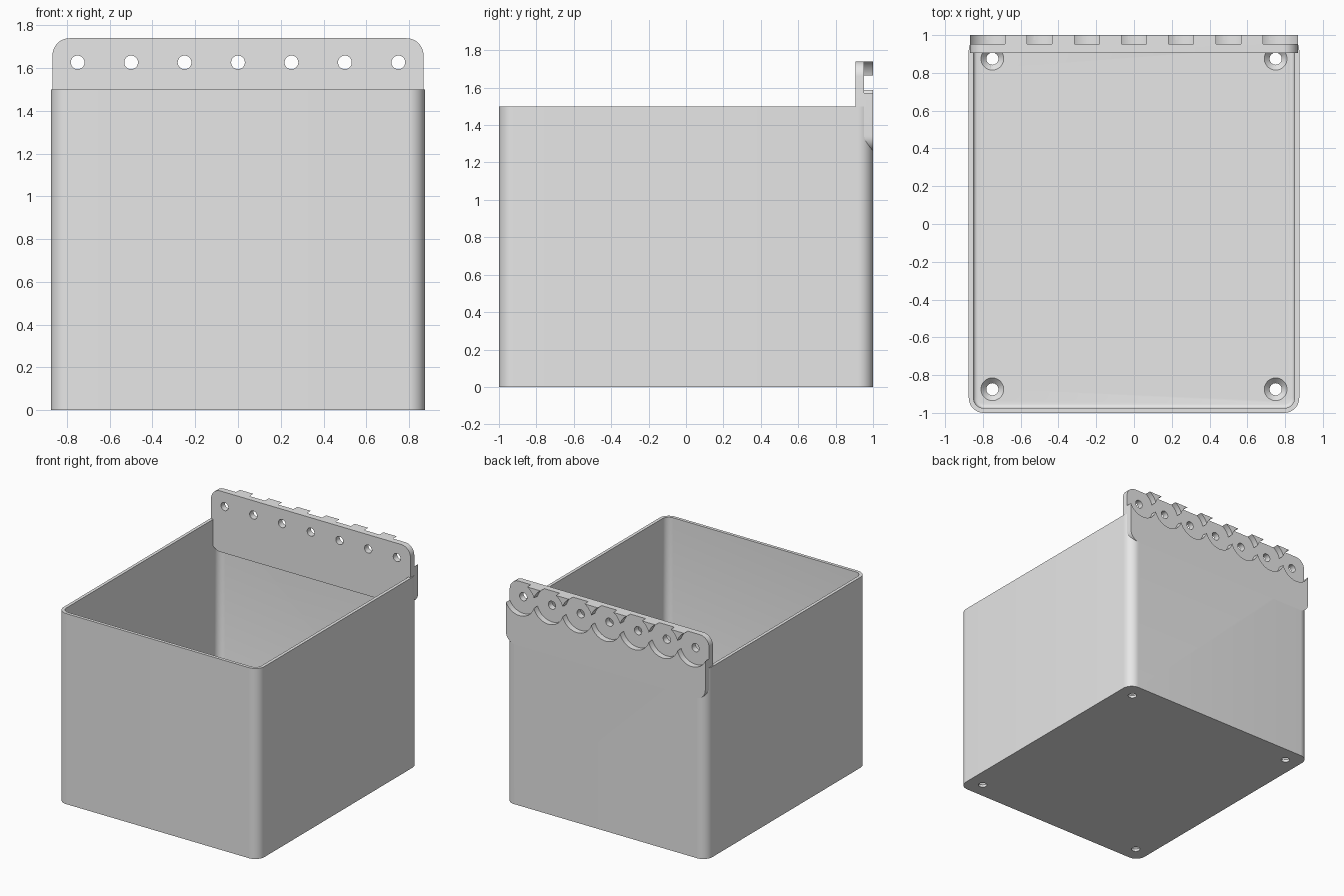
import bpy, bmesh, math
from mathutils import Matrix

cube = bpy.data.objects.get("Cube")
if cube:
    bpy.data.objects.remove(cube, do_unlink=True)

grey = bpy.data.materials.new("plain_grey")
grey.use_nodes = True
colour = (0.8, 0.8, 0.8, 1)
grey.diffuse_color = colour
grey.node_tree.nodes["Principled BSDF"].inputs["Base Color"].default_value = colour

STAND = Matrix.Rotation(math.pi / 2, 4, 'X')   # local y -> z, local z -> -y


def finish(bm, name):
    bmesh.ops.recalc_face_normals(bm, faces=bm.faces)
    mesh = bpy.data.meshes.new(name)
    bm.to_mesh(mesh)
    bm.free()
    mesh.materials.append(grey)
    obj = bpy.data.objects.new(name, mesh)
    bpy.context.collection.objects.link(obj)
    return obj


def rounded_prism(name, hx, y0, y1, r, z0, z1, matrix=None, foot=0):
    """Rounded rectangle extruded from z0 to z1, with an optional bottom fillet."""
    bm = bmesh.new()
    corners = [(hx - r, y1 - r), (r - hx, y1 - r), (r - hx, y0 + r), (hx - r, y0 + r)]
    steps = 12
    ring = []
    for q, (cx, cy) in enumerate(corners):
        for i in range(steps + 1):
            a = math.pi / 2 * (q + i / steps)
            ring.append(bm.verts.new((cx + r * math.cos(a), cy + r * math.sin(a), z0)))
    base = bm.faces.new(ring)
    top = bmesh.ops.extrude_face_region(bm, geom=[base], use_keep_orig=True)
    bmesh.ops.translate(bm, vec=(0, 0, z1 - z0),
                        verts=[v for v in top["geom"] if isinstance(v, bmesh.types.BMVert)])
    if foot:
        bmesh.ops.bevel(bm, geom=list(base.edges), offset=foot, segments=3,
                        profile=0.5, affect='EDGES')
    if matrix:
        bm.transform(matrix)
    return finish(bm, name)


def cone(name, r1, r2, depth, centre, matrix=None):
    bm = bmesh.new()
    bmesh.ops.create_cone(bm, cap_ends=True, segments=48, radius1=r1, radius2=r2, depth=depth)
    if matrix:
        bm.transform(matrix)
    bmesh.ops.translate(bm, vec=centre, verts=bm.verts)
    return finish(bm, name)


def cut(target, cutters):
    bpy.context.view_layer.objects.active = target
    for cutter in cutters:
        mod = target.modifiers.new("cut", 'BOOLEAN')
        mod.operation = 'DIFFERENCE'
        mod.solver = 'EXACT'
        mod.object = cutter
        bpy.ops.object.modifier_apply(modifier=mod.name)


# Open bin with thin walls
bin_body = rounded_prism("bin_body", 0.875, -1, 1, 0.08, 0, 1.5)
cavity = rounded_prism("cavity_cutter", 0.85, -0.975, 0.975, 0.055, 0.05, 1.7, foot=0.02)

# Countersunk floor holes
floor_cutters = []
for x in (-0.75, 0.75):
    for y in (-0.875, 0.875):
        floor_cutters.append(cone("floor_hole_cutter", 0.032, 0.032, 0.4, (x, y, 0)))
        floor_cutters.append(cone("countersink_cutter", 0.03, 0.062, 0.034, (x, y, 0.035)))

# Mounting plate standing above the back wall
plate = rounded_prism("mounting_plate", 0.868, 1.26, 1.74, 0.08, -1, -0.905, STAND)

# Row of screw holes, each in a round recess on the back
recesses, screws = [], []
for i in range(-3, 4):
    x, z = i * 0.25, 1.627
    recesses.append(cone("recess_cutter", 0.131, 0.131, 0.2, (x, 1.053, z), STAND))
    screws.append(cone("screw_hole_cutter", 0.032, 0.032, 0.4, (x, 0.95, z), STAND))

cut(bin_body, [cavity] + floor_cutters + recesses)
cut(plate, recesses + screws)

for cutter in [cavity] + floor_cutters + recesses + screws:
    bpy.data.objects.remove(cutter, do_unlink=True)

# Smooth corners, sharp rims
for obj in (bin_body, plate):
    bpy.ops.object.select_all(action='DESELECT')
    obj.select_set(True)
    bpy.context.view_layer.objects.active = obj
    bpy.ops.object.shade_smooth_by_angle(angle=math.radians(35))
